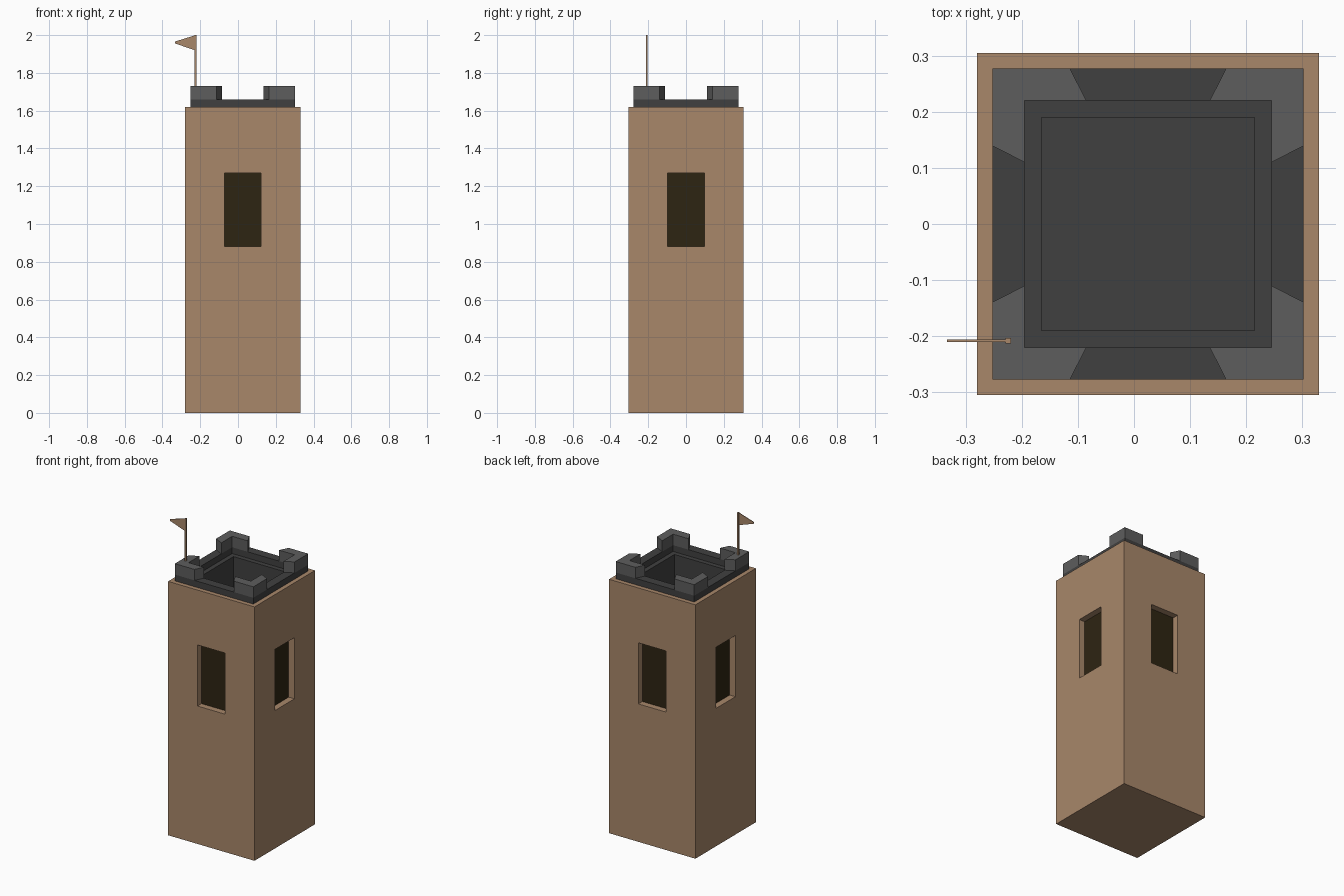
import bpy, bmesh
from mathutils import Matrix, Vector

if "Cube" in bpy.data.objects:
    bpy.data.objects.remove(bpy.data.objects["Cube"])

CX = 0.025                                   # tower axis (the flag overhangs on the left)


def material(name, rgb):
    m = bpy.data.materials.new(name)
    m.diffuse_color = (*rgb, 1)
    m.use_nodes = True
    m.node_tree.nodes["Principled BSDF"].inputs["Base Color"].default_value = m.diffuse_color
    return m


BROWN = material("brown_stone", (0.392, 0.242, 0.144))
GREY = material("mid_grey", (0.110, 0.110, 0.110))
DARK = material("dark_grey", (0.051, 0.051, 0.051))
PANE = material("dark_window", (0.027, 0.018, 0.006))


def finish(name, bm, mats, recalc=True):
    bmesh.ops.remove_doubles(bm, verts=bm.verts, dist=1e-5)
    if recalc:
        bmesh.ops.recalc_face_normals(bm, faces=bm.faces)
    me = bpy.data.meshes.new(name)
    bm.to_mesh(me)
    bm.free()
    for m in mats:
        me.materials.append(m)
    ob = bpy.data.objects.new(name, me)
    ob.location.x = CX
    bpy.context.collection.objects.link(ob)
    return ob


def square(bm, h, z):
    return [bm.verts.new((x * h, y * h, z)) for x, y in ((-1, -1), (1, -1), (1, 1), (-1, 1))]


def bridge(bm, a, b):
    n = len(a)
    for i in range(n):
        bm.faces.new((a[i], a[(i + 1) % n], b[(i + 1) % n], b[i]))


def prism(bm, pts, z0, z1):
    lo = [bm.verts.new((x, y, z0)) for x, y in pts]
    hi = [bm.verts.new((x, y, z1)) for x, y in pts]
    bm.faces.new(lo[::-1])
    bm.faces.new(hi)
    bridge(bm, lo, hi)


# tower body: four walls with recessed windows
H, TOP, DEPTH = 0.305, 1.62, 0.04
bm = bmesh.new()
xs, zs = (-H, -0.0975, 0.0975, H), (0, 0.88, 1.27, TOP)
for k in range(4):
    rot = Matrix.Rotation(k * 1.5707963, 3, 'Z')

    def wall_vert(x, y, z):
        return bm.verts.new(rot @ Vector((x, y, z)))
    grid = [[wall_vert(x, -H, z) for x in xs] for z in zs]
    for j in range(3):
        for i in range(3):
            if (i, j) != (1, 1):
                bm.faces.new((grid[j][i], grid[j][i + 1], grid[j + 1][i + 1], grid[j + 1][i]))
    rim = [grid[1][1], grid[1][2], grid[2][2], grid[2][1]]
    inner = [wall_vert(x, -H + DEPTH, z) for x, z in
             ((xs[1], zs[1]), (xs[2], zs[1]), (xs[2], zs[2]), (xs[1], zs[2]))]
    bridge(bm, rim, inner)
    bm.faces.new(inner).material_index = 1
# underside and the brown lip round the top
bm.faces.new(square(bm, H, 0)[::-1])
bridge(bm, square(bm, H, TOP), square(bm, 0.277, TOP))
bmesh.ops.remove_doubles(bm, verts=bm.verts, dist=1e-5)
bmesh.ops.dissolve_limit(bm, angle_limit=0.01, verts=bm.verts, edges=bm.edges, delimit={'MATERIAL'})
finish("tower_body", bm, [BROWN, PANE], recalc=False)

# parapet ring, inner ledge and sunken roof well
bm = bmesh.new()
rings = [square(bm, h, z) for h, z in
         ((0.277, TOP), (0.277, 1.66), (0.22, 1.66), (0.22, TOP), (0.19, TOP), (0.19, 1.38))]
for a, b in zip(rings, rings[1:]):
    bridge(bm, a, b)
bm.faces.new(rings[-1])
finish("parapet", bm, [DARK], recalc=False)

# corner battlements
bm = bmesh.new()
corner = [(-.277, -.277), (-.139, -.277), (-.11, -.22), (-.22, -.22), (-.22, -.11), (-.277, -.139)]
for k in range(4):
    rot = Matrix.Rotation(k * 1.5707963, 2)
    prism(bm, [rot @ Vector(p) for p in corner], 1.66, 1.73)
finish("battlements", bm, [GREY])

# flag pole
PX, PY = -0.249, -0.208
bm = bmesh.new()
r = 0.005
prism(bm, [(PX - r, PY - r), (PX + r, PY - r), (PX + r, PY + r), (PX - r, PY + r)], 1.72, 2.0)
finish("flag_pole", bm, [BROWN])

# pennant
bm = bmesh.new()
sides = [[bm.verts.new((x, PY + s, z)) for x, z in
          ((PX, 2.0), (PX - 0.109, 1.966), (PX - 0.109, 1.956), (PX, 1.918))] for s in (-0.002, 0.002)]
bm.faces.new(sides[0])
bm.faces.new(sides[1][::-1])
bridge(bm, *sides)
finish("flag", bm, [BROWN])
